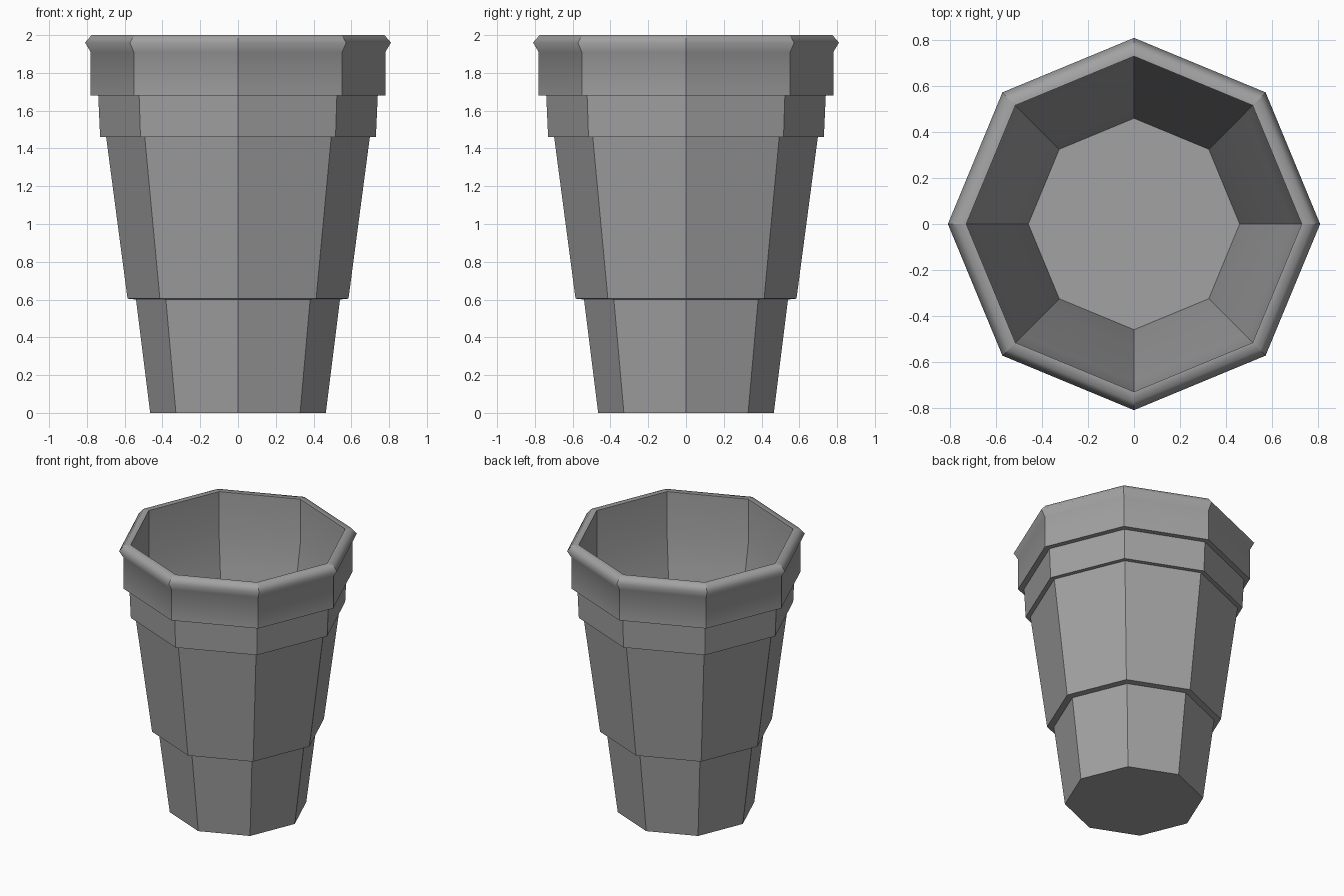
import bpy
import bmesh
import math

if "Cube" in bpy.data.objects:
    bpy.data.objects.remove(bpy.data.objects["Cube"], do_unlink=True)

SIDES = 8

# One flat grey for the whole cup
grey = bpy.data.materials.new("plain_grey")
grey.use_nodes = True
colour = (0.36, 0.36, 0.36, 1)
grey.diffuse_color = colour
bsdf = next(n for n in grey.node_tree.nodes if n.type == "BSDF_PRINCIPLED")
bsdf.inputs["Base Color"].default_value = colour

# Profile points: radius, height, and whether the ring is a soft bend
profile = [
    (0.465, 0.0, False),
    # tapered foot and stepped body
    (0.54, 0.60, False), (0.585, 0.605, False), (0.698, 1.46, False),
    # sleeve under the collar
    (0.73, 1.46, False), (0.74, 1.68, False),
    # collar and rolled lip
    (0.78, 1.68, False), (0.78, 1.91, True), (0.81, 1.96, True),
    (0.775, 2.0, True), (0.73, 2.0, False),
    # inner wall down to the floor
    (0.73, 1.68, True), (0.69, 1.46, True), (0.53, 0.60, True),
    (0.46, 0.02, False),
]


def add_ring(bm, radius, height):
    angles = [math.tau * i / SIDES for i in range(SIDES)]
    return [bm.verts.new((radius * math.cos(a), radius * math.sin(a), height))
            for a in angles]


def build_cup():
    bm = bmesh.new()
    rings = [add_ring(bm, r, z) for r, z, soft in profile]

    # Walls between neighbouring rings
    for low, high in zip(rings, rings[1:]):
        for i in range(SIDES):
            j = (i + 1) % SIDES
            bm.faces.new((low[i], low[j], high[j], high[i]))

    # Underside and inner floor
    bm.faces.new(rings[0][::-1])
    bm.faces.new(rings[-1])
    bmesh.ops.recalc_face_normals(bm, faces=bm.faces[:])

    # Crisp corners and steps, soft lip and inner bends
    for face in bm.faces:
        face.smooth = True
    for edge in bm.edges:
        edge.smooth = False
    for ring, (r, z, soft) in zip(rings, profile):
        if soft:
            for i in range(SIDES):
                bm.edges.get((ring[i], ring[(i + 1) % SIDES])).smooth = True

    mesh = bpy.data.meshes.new("cup")
    bm.to_mesh(mesh)
    bm.free()
    mesh.materials.append(grey)
    cup = bpy.data.objects.new("cup", mesh)
    bpy.context.collection.objects.link(cup)


build_cup()
